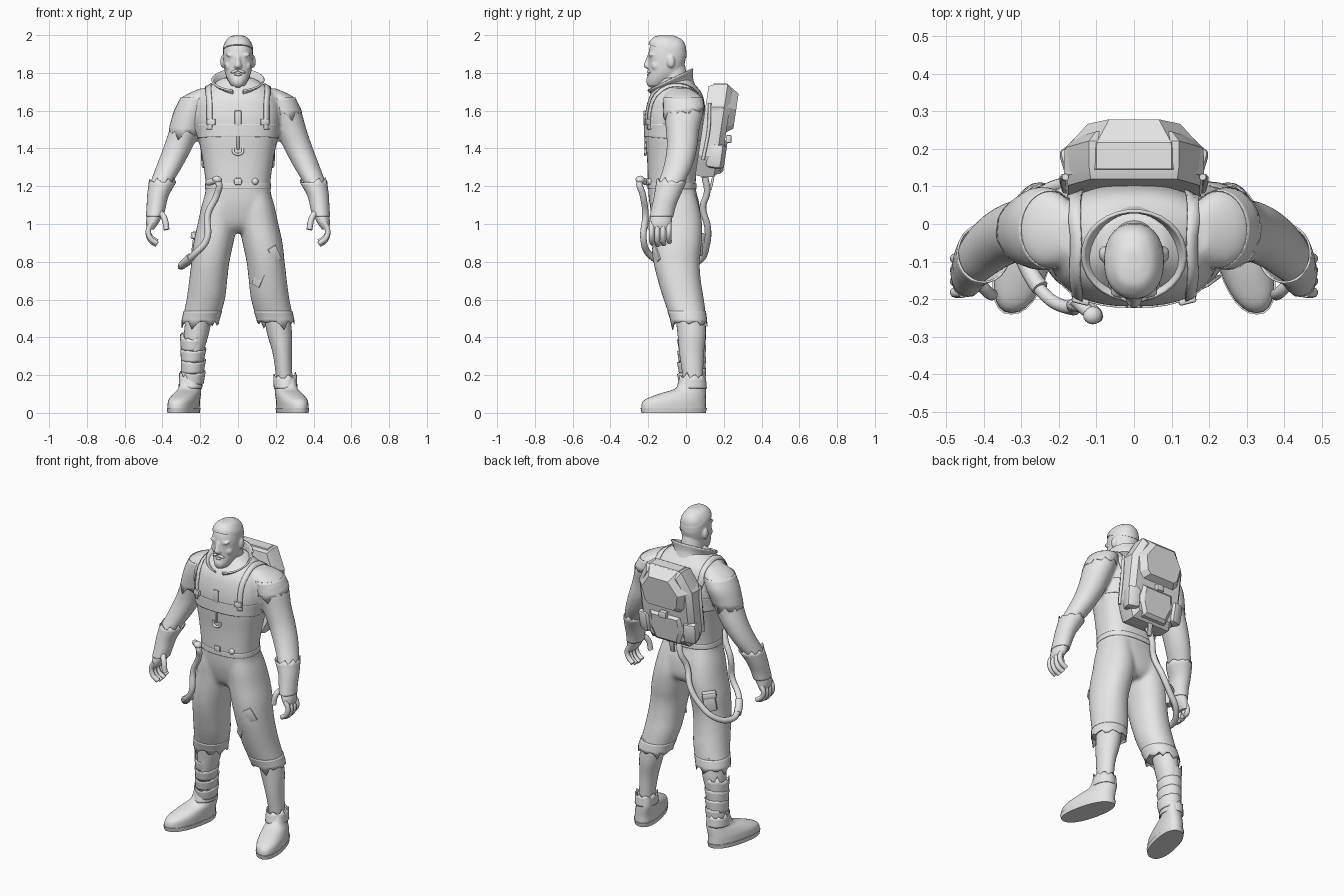
import bpy, bmesh, math, random
from mathutils import Vector, Matrix

random.seed(4)
if "Cube" in bpy.data.objects:
    bpy.data.objects.remove(bpy.data.objects["Cube"])
grey = bpy.data.materials.new("plain_grey")
grey.use_nodes = True
grey.diffuse_color = (.8, .8, .8, 1)
grey.node_tree.nodes["Principled BSDF"].inputs["Base Color"].default_value = grey.diffuse_color

def select_only(*objects):
    bpy.ops.object.select_all(action='DESELECT')
    for obj in objects:
        obj.select_set(True)
    bpy.context.view_layer.objects.active = objects[0]

def place(name, data, angle=40):
    data.materials.append(grey)
    obj = bpy.data.objects.new(name, data)
    bpy.context.collection.objects.link(obj)
    select_only(obj)
    if obj.type == 'CURVE':
        bpy.ops.object.convert(target='MESH')
    bpy.ops.object.shade_smooth_by_angle(angle=math.radians(angle))
    return obj

def finish(name, bm, angle=40, thickness=0, wrap=None):
    """Turn a bmesh into a shaded object, optionally a thin shell laid on another part."""
    bmesh.ops.recalc_face_normals(bm, faces=bm.faces[:])
    mesh = bpy.data.meshes.new(name)
    bm.to_mesh(mesh)
    bm.free()
    obj = place(name, mesh, angle)
    if wrap:
        cling = obj.modifiers.new("cling", 'SHRINKWRAP')
        cling.target, cling.wrap_mode, cling.offset = wrap, 'ABOVE_SURFACE', .006
    if thickness:
        shell = obj.modifiers.new("thickness", 'SOLIDIFY')
        shell.thickness, shell.offset = thickness, 0
    return obj

def fuse(name, parts, voxel, rounds):
    """Join closed parts into one skin with soft transitions."""
    select_only(*parts)
    bpy.ops.object.join()
    body = bpy.context.object
    body.name = name
    skin = body.modifiers.new("skin", 'REMESH')
    skin.mode, skin.voxel_size, skin.use_smooth_shade = 'VOXEL', voxel, True
    soften = body.modifiers.new("soften", 'SMOOTH')
    soften.factor, soften.iterations = .5, rounds
    return body

def refine(rows, steps):
    """Catmull-Rom interpolation between cross-sections."""
    rows = [Vector(row) for row in rows]
    result = []
    for i in range(len(rows) - 1):
        a, b, c, d = rows[max(i - 1, 0)], rows[i], rows[i + 1], rows[min(i + 2, len(rows) - 1)]
        for t in (s / steps for s in range(steps)):
            result.append(b + (c - a) * t / 2 + (a * 2 - b * 5 + c * 4 - d) * t * t / 2
                          + (b * 3 - a - c * 3 + d) * t * t * t / 2)
    return result + [rows[-1]]

def loft(name, rows, side=1, sides=28, steps=4, power=2, gap=0, shell=0,
         tilt=(0, 0), shear=0, jag_top=0, jag_bottom=0):
    """Skin level sections (x, y, z, half width, half depth), top to bottom."""
    bm = bmesh.new()
    rings = []
    sections = refine(rows, steps)
    spans = sides - 1 if gap else sides
    for k, (x, y, z, rx, ry) in enumerate(sections):
        t = k / (len(sections) - 1)
        jag = jag_top if k == 0 else -jag_bottom if t == 1 else 0
        ring = []
        for i in range(sides):
            a = gap - math.pi / 2 + (math.tau - gap * 2) * i / spans
            u, v = math.cos(a), math.sin(a)
            px = math.copysign(abs(u) ** (2 / power), u) * rx
            py = math.copysign(abs(v) ** (2 / power), v) * ry
            pz = z + (tilt[0] * (1 - t) + tilt[1] * t) * py + jag * random.random() * (i % 3)
            ring.append(bm.verts.new((side * (x + px - shear * py), y + py, pz)))
        rings.append(ring)
    for upper, lower in zip(rings, rings[1:]):
        for i in range(spans):
            j = (i + 1) % sides
            bm.faces.new((upper[i], upper[j], lower[j], lower[i]))
    if not shell:
        bm.faces.new(rings[0])
        bm.faces.new(rings[-1])
    return finish(name, bm, thickness=shell)

def tube(name, points, radius, side=1):
    curve = bpy.data.curves.new(name, 'CURVE')
    curve.dimensions, curve.use_fill_caps = '3D', True
    curve.bevel_depth, curve.bevel_resolution, curve.resolution_u = radius, 3, 6
    spline = curve.splines.new('BEZIER')
    spline.bezier_points.add(len(points) - 1)
    for knot, (x, y, z) in zip(spline.bezier_points, points):
        knot.co = (side * x, y, z)
        knot.handle_left_type = knot.handle_right_type = 'AUTO'
    return place(name, curve, 50)

def block(name, centre, size, turn=(0, 0, 0), bevel=.006):
    bm = bmesh.new()
    bmesh.ops.create_cube(bm, size=1, matrix=Matrix.Diagonal((*size, 1)))
    bmesh.ops.bevel(bm, geom=bm.edges[:], offset=bevel, segments=2, affect='EDGES', profile=.5)
    for axis, angle in zip('XYZ', turn):
        bm.transform(Matrix.Rotation(angle, 4, axis))
    bm.transform(Matrix.Translation(centre))
    finish(name, bm)

def blob(name, centre, size, turn=0):
    bm = bmesh.new()
    bmesh.ops.create_uvsphere(bm, u_segments=16, v_segments=10, radius=1, matrix=Matrix.Translation(centre)
                              @ Matrix.Rotation(turn, 4, 'Y') @ Matrix.Diagonal((*size, 1)))
    return finish(name, bm, angle=60)

def shell_panel(name, outline, layers, lean=.15):
    """Faceted hull: half outline (x, z) repeated at (y, scale) layers, leaning back."""
    bm = bmesh.new()
    middle = sum(z for x, z in outline) / len(outline)
    for y, scale in layers:
        for x, z in outline:
            pz = middle + (z - middle) * scale
            for s in (-1, 1):
                bm.verts.new((s * x * scale, y + lean * (pz - 1.5), pz))
    bmesh.ops.convex_hull(bm, input=bm.verts[:])
    finish(name, bm, angle=20)

def strap(name, x, half_width, profile, wrap):
    bm = bmesh.new()
    rows = [[bm.verts.new((x + w * half_width, y, z)) for w in (-1, 0, 1)] for y, z in refine(profile, 4)]
    for a, b in zip(rows, rows[1:]):
        for i in range(2):
            bm.faces.new((a[i], a[i + 1], b[i + 1], b[i]))
    finish(name, bm, thickness=.006, wrap=wrap)

# Body skin: torso, arms and trouser legs
ARM = [(.165, -.03, 1.718, .035, .05), (.222, -.015, 1.67, .076, .1), (.248, -.012, 1.6, .086, .106),
       (.28, -.018, 1.5, .083, .089), (.32, -.022, 1.4, .077, .081), (.366, -.045, 1.3, .069, .076),
       (.412, -.085, 1.2, .057, .068), (.43, -.115, 1.1, .043, .053), (.435, -.122, 1.06, .039, .05)]
LEG = [(.08, -.07, 1.19, .084, .112), (.096, -.06, 1.1, .096, .128), (.11, -.05, 1.0, .104, .136),
       (.13, -.05, .9, .106, .134), (.146, -.05, .8, .101, .123), (.158, -.035, .7, .101, .114),
       (.171, -.012, .6, .102, .107), (.198, .015, .49, .097, .094)]
parts = [loft("torso", [(0, -.05, 1.775, .08, .07), (0, -.05, 1.735, .145, .1), (0, -.05, 1.7, .188, .13),
                        (0, -.053, 1.65, .215, .15), (0, -.057, 1.56, .225, .162), (0, -.062, 1.46, .211, .154),
                        (0, -.07, 1.34, .188, .136), (0, -.075, 1.2, .171, .126), (0, -.06, 1.1, .185, .132),
                        (0, -.045, 1.0, .17, .118), (0, -.04, .955, .07, .08)], power=2.5, sides=40)]
for side in (1, -1):
    parts += [loft("arm", ARM, side), loft("trouser_leg", LEG, side, power=2.15)]
body = fuse("body", parts, .011, 6)

# Vest hem, belt and front fittings
loft("chest_vest", [(0, -.059, 1.53, .222, .162), (0, -.062, 1.49, .216, .159), (0, -.064, 1.45, .211, .157)],
     power=2.5, sides=40, shell=.005, tilt=(0, -.08))
loft("belt", [(0, -.074, 1.215, .171, .126), (0, -.073, 1.185, .172, .127)], power=2.5, sides=40, shell=.006)
block("belt_buckle", (0, -.203, 1.225), (.04, .016, .035))
blob("belt_stud", (.09, -.19, 1.225), (.018, .015, .018))
block("chest_closure", (0, -.219, 1.56), (.035, .01, .08), bevel=.003)
block("centre_strap", (0, -.216, 1.44), (.014, .014, .09), bevel=.003)
tube("centre_ring", [(-.025, -.21, 1.4), (-.02, -.214, 1.375), (.02, -.214, 1.375), (.025, -.21, 1.4)], .007)

# Collar and head
loft("collar", [(0, -.085, 1.765, .138, .12), (0, -.075, 1.73, .11, .108), (0, -.065, 1.69, .112, .11)],
     gap=.22, shell=.009, tilt=(.48, .38))
face = [loft("head", [(0, -.09, 1.992, .025, .035), (0, -.092, 1.978, .052, .07), (0, -.095, 1.945, .073, .093),
                      (0, -.099, 1.9, .079, .1), (0, -.103, 1.85, .077, .096), (0, -.115, 1.8, .069, .085),
                      (0, -.14, 1.76, .053, .065), (0, -.16, 1.73, .034, .041)], power=2.2),
        loft("neck", [(0, -.075, 1.84, .06, .07), (0, -.06, 1.76, .066, .072), (0, -.05, 1.66, .085, .08)]),
        loft("nose", [(0, -.19, 1.895, .012, .014), (0, -.2, 1.86, .014, .018), (0, -.203, 1.835, .021, .021),
                      (0, -.195, 1.822, .014, .013)], sides=14),
        blob("chin_beard", (0, -.183, 1.757), (.035, .028, .036))]
for side in (-1, 1):
    face += [blob("ear", (side * .082, -.08, 1.86), (.012, .021, .033)),
             blob("brow", (side * .034, -.182, 1.892), (.032, .016, .01), side * -.2),
             blob("cheekbone", (side * .045, -.158, 1.837), (.026, .026, .026))]
    blob("eye", (side * .034, -.182, 1.868), (.014, .006, .006))
    blob("moustache", (side * .018, -.194, 1.808), (.022, .013, .008), side * .35)
fuse("face", face, .006, 3)
blob("lower_lip", (0, -.195, 1.79), (.022, .012, .007))
loft("short_hair", [(0, -.09, 1.999, .012, .016), (0, -.09, 1.995, .031, .041), (0, -.092, 1.98, .055, .073),
                    (0, -.095, 1.945, .076, .096), (0, -.098, 1.915, .08, .101)], power=2.2, tilt=(0, -.35))

# Hands, clothing edges, boots and harness
for side, label in ((1, "left_"), (-1, "right_")):
    sleeve = [(x, y, z, rx + .003, ry + .003) for x, y, z, rx, ry in ARM[1:3 if side > 0 else 4]]
    loft(label + "torn_sleeve", sleeve, side, shell=.003, jag_bottom=.025, tilt=(0, .15))
    loft(label + "gauntlet", [(.4, -.078, 1.22, .069, .077), (.424, -.1, 1.15, .054, .066),
                              (.433, -.118, 1.09, .048, .06), (.441, -.13, 1.04, .044, .06)],
         side, shell=.006, jag_top=.014)
    loft(label + "palm", [(.435, -.12, 1.09, .036, .05), (.444, -.13, 1.04, .04, .058),
                          (.455, -.135, 1.0, .032, .058), (.463, -.135, .97, .016, .052)], side, sides=18)
    for i, drop in enumerate((.008, 0, .004, .016)):
        y = -.182 + .03 * i
        tube(label + "finger", [(.455, y, 1.01), (.475, y, .965), (.463, y, .915 + drop),
                                (.43, y + .004, .89 + drop)], .0145, side)
    tube(label + "thumb", [(.42, -.15, 1.07), (.39, -.18, 1.03), (.378, -.188, .97)], .016, side)
    loft(label + "torn_hem", [(.186, .003, .54, .1, .1), (.2, .016, .485, .098, .095)],
         side, shell=.004, jag_bottom=.024, power=2.15)
    loft(label + "shin", [(.2, .02, .55, .07, .08), (.22, .03, .42, .066, .075),
                          (.236, .03, .3, .049, .063), (.247, .04, .15, .042, .05)], side)
    loft(label + "boot", [(.25, .037, .185, .053, .062), (.255, .025, .13, .057, .08), (.27, -.02, .1, .066, .126),
                          (.285, -.06, .065, .073, .165), (.288, -.065, .02, .073, .172)], side, shear=.22, power=2.3)
    loft(label + "boot_sole", [(.288, -.065, .026, .077, .176), (.288, -.065, 0, .074, .17)],
         side, steps=1, shear=.22, power=2.3)
    loft(label + "torn_boot_top", [(.25, .035, .185, .06, .068), (.252, .03, .13, .06, .078)],
         side, shell=.005, jag_top=.02)
    strap(label + "shoulder_strap", side * .155, .018,
          [(-.2, 1.5), (-.205, 1.55), (-.178, 1.66), (-.06, 1.74), (.05, 1.69), (.1, 1.58)], body)
    block(label + "strap_buckle", (side * .142, -.204, 1.54), (.048, .018, .034), (0, 0, side * .25))

# Ankle wraps on the right leg, torn cloth flaps on the thighs
for i in range(4):
    z = .4 - i * .06
    loft("ankle_wrap", [(.236, .03, z, .068 - i * .002, .074), (.242, .032, z - .065, .057, .066)],
         -1, shell=.006, jag_top=.022 if i == 0 else .003, tilt=(.2, .1))
for centre, turn, yaw in (((.108, -.132, .71), .5, -.45), ((.195, -.158, .84), -.5, .4)):
    block("torn_flap", centre, (.05, .009, .085), (.12, turn, yaw), bevel=.003)

# Backpack
shell_panel("pack_body", [(.12, 1.74), (.183, 1.62), (.183, 1.36), (.13, 1.25)],
            [(.085, .96), (.12, 1), (.185, 1), (.215, .85)])
shell_panel("pack_upper_shell", [(.1, 1.745), (.187, 1.62), (.165, 1.5), (.13, 1.465)],
            [(.11, 1), (.18, .99), (.25, .66)])
shell_panel("pack_lower_pocket", [(.11, 1.45), (.125, 1.36), (.085, 1.26)], [(.16, 1), (.215, .95), (.23, .78)])
block("pack_top_clip", (0, .256, 1.6), (.075, .012, .055), (-.15, 0, 0), .004)
block("pack_clasp", (0, .226, 1.45), (.05, .03, .04))
block("pack_tail_strap", (0, .14, 1.23), (.03, .012, .1), (-.2, 0, 0), .003)
for side in (-1, 1):
    block("pack_side_pouch", (side * .15, .16, 1.36), (.08, .09, .13), (-.15, 0, side * -.3), .02)
    tube("pack_side_rail", [(side * .183, .125, 1.64), (side * .19, .12, 1.5), (side * .183, .09, 1.34)], .009)

# Breathing hose, its fittings and thigh pouch
tube("hose", [(-.02, .1, 1.25), (-.04, .112, 1.17), (-.07, .09, 1.09), (-.11, .115, .98), (-.17, .11, .89),
              (-.25, .075, .81), (-.3, -.02, .775), (-.29, -.1, .79), (-.23, -.195, .84), (-.165, -.225, .92),
              (-.16, -.215, 1.05), (-.11, -.23, 1.16), (-.105, -.245, 1.22), (-.16, -.2, 1.22)], .0175)
blob("hose_valve", (-.11, -.243, 1.235), (.026, .024, .02), .3)
tube("hose_end_fitting", [(-.295, -.09, .782), (-.27, -.14, .805), (-.25, -.17, .825)], .023)
block("thigh_pouch", (-.205, .058, .89), (.075, .04, .115), (0, .15, .6), .012)
block("pouch_flap", (-.207, .064, .935), (.083, .045, .04), (0, .15, .6), .01)
